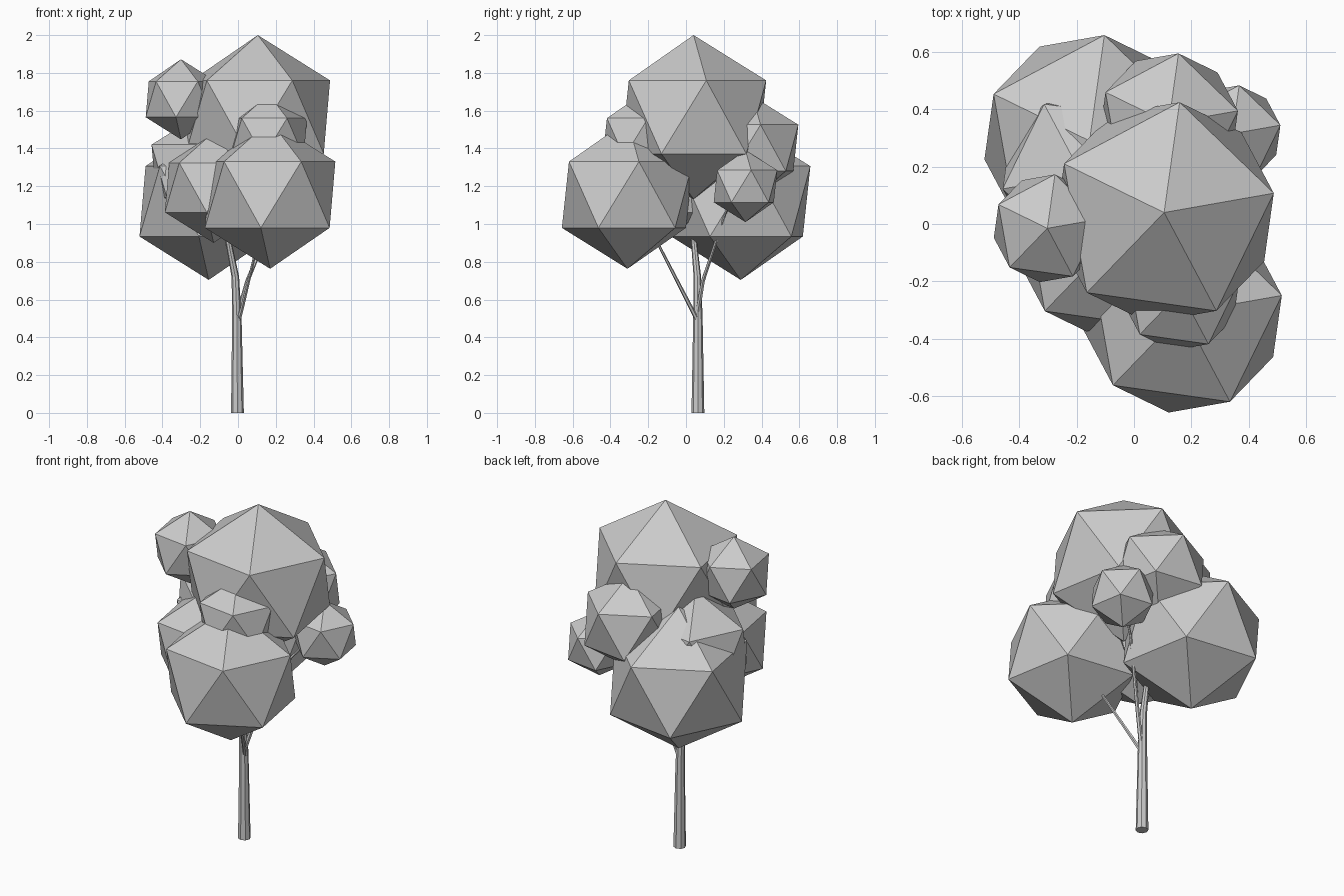
import bpy, math
from mathutils import Vector

cube = bpy.data.objects.get("Cube")
if cube:
    bpy.data.objects.remove(cube, do_unlink=True)

# One plain colour for the whole tree
grey = bpy.data.materials.new("light_grey")
grey.use_nodes = True
colour = (0.6, 0.6, 0.6, 1)
grey.diffuse_color = colour
grey.node_tree.nodes["Principled BSDF"].inputs["Base Color"].default_value = colour


def foliage(name, centre, radius, turn=10):
    """Twenty-sided leaf clump standing on one point."""
    bpy.ops.mesh.primitive_ico_sphere_add(
        subdivisions=1, radius=radius, location=centre,
        rotation=(0, 0, math.radians(turn)))
    ob = bpy.context.object
    ob.name = name
    ob.data.materials.append(grey)


def limb(name, path, sides_level):
    """Tapered, flat-sided tube; path holds (x, y, z, radius)."""
    curve = bpy.data.curves.new(name, "CURVE")
    curve.dimensions = "3D"
    curve.bevel_depth = 1
    curve.bevel_resolution = sides_level
    curve.use_fill_caps = True
    spline = curve.splines.new("POLY")
    spline.points.add(len(path) - 1)
    for point, (x, y, z, r) in zip(spline.points, path):
        point.co = (x, y, z, 1)
        point.radius = r
    spline.use_smooth = False
    ob = bpy.data.objects.new(name, curve)
    bpy.context.collection.objects.link(ob)
    bpy.ops.object.select_all(action="DESELECT")
    ob.select_set(True)
    bpy.context.view_layer.objects.active = ob
    bpy.ops.object.convert(target="MESH")
    ob = bpy.context.object
    ob.data.materials.append(grey)
    ob.data.shade_flat()


# Large leaf clumps
foliage("crown_foliage", (0.105, 0.04, 1.566), 0.434)
foliage("front_foliage", (0.17, -0.31, 1.155), 0.392)
foliage("back_foliage", (-0.155, 0.29, 1.12), 0.416)

# Smaller leaf clumps
foliage("front_right_foliage", (-0.129, -0.115, 1.193), 0.293)
foliage("upper_right_foliage", (-0.302, -0.015, 1.66), 0.212)
foliage("upper_front_foliage", (0.163, -0.237, 1.457), 0.23)
foliage("upper_back_foliage", (0.121, 0.352, 1.403), 0.274)
foliage("back_left_foliage", (0.343, 0.315, 1.2), 0.19)
foliage("middle_right_foliage", (-0.182, 0.171, 1.28), 0.313, 46)

# Trunk and branches
limb("trunk", [(-0.003, 0.063, 0, 0.034), (-0.006, 0.063, 0.5, 0.025),
               (-0.014, 0.06, 0.72, 0.02), (-0.055, 0.04, 0.93, 0.015),
               (-0.11, 0.02, 1.2, 0.01)], 2)
limb("front_branch", [(0.0, 0.065, 0.48, 0.013), (0.02, 0.03, 0.55, 0.011),
                      (0.1, -0.14, 0.88, 0.007)], 1)
limb("back_left_branch", [(0.0, 0.06, 0.52, 0.013), (0.05, 0.09, 0.7, 0.011),
                          (0.2, 0.21, 1.06, 0.007),
                          (0.28, 0.26, 1.16, 0.006)], 1)
